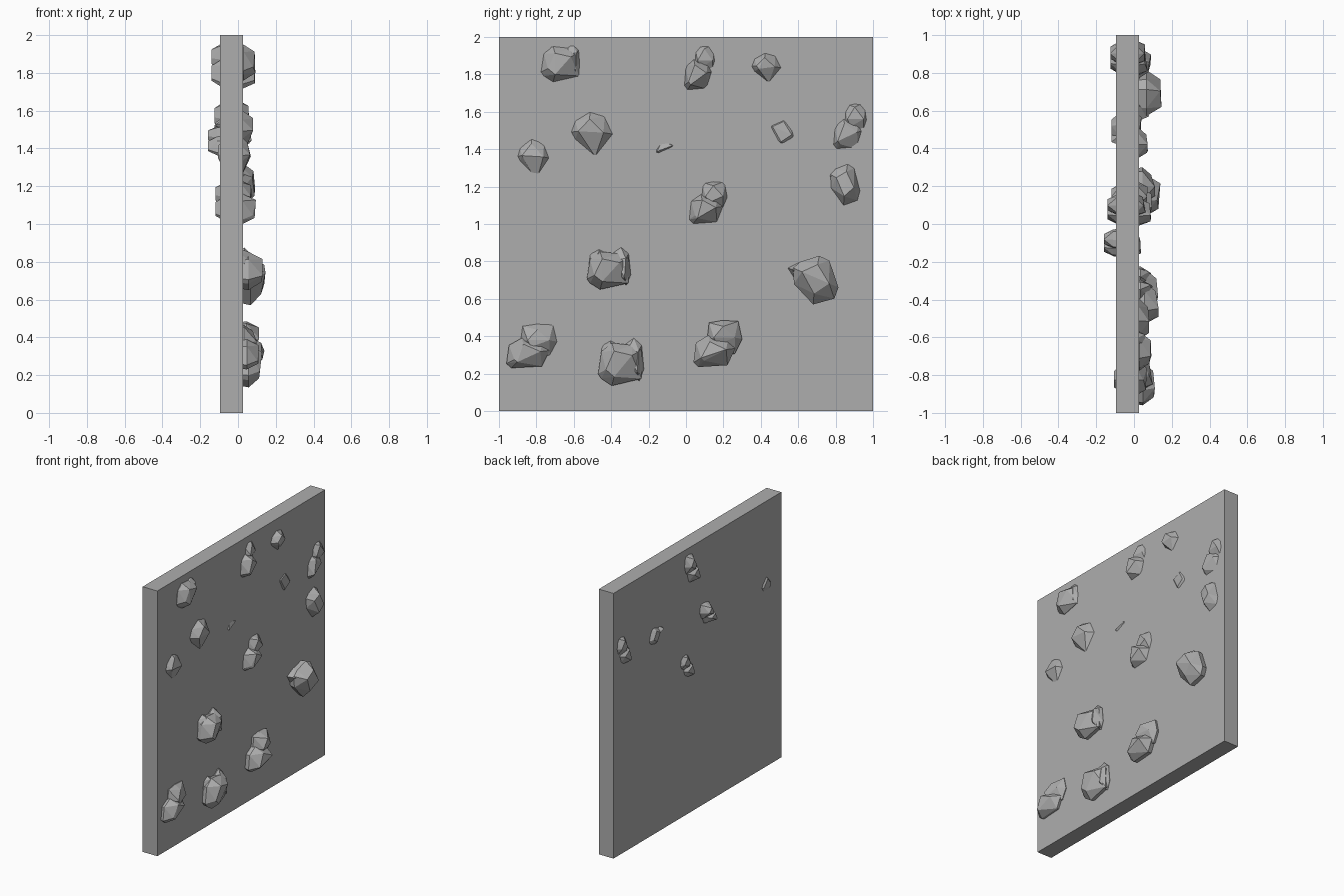
import bpy, bmesh, random

if "Cube" in bpy.data.objects:
    bpy.data.objects.remove(bpy.data.objects["Cube"])

random.seed(4)

stone = bpy.data.materials.new("stone grey")
stone.diffuse_color = (0.42, 0.42, 0.42, 1)
stone.use_nodes = True
stone.node_tree.nodes["Principled BSDF"].inputs["Base Color"].default_value = stone.diffuse_color


def finish(bm, name):
    mesh = bpy.data.meshes.new(name)
    bmesh.ops.recalc_face_normals(bm, faces=bm.faces[:])
    bm.to_mesh(mesh)
    bm.free()
    mesh.materials.append(stone)
    ob = bpy.data.objects.new(name, mesh)
    bpy.context.collection.objects.link(ob)
    return ob


# Wall slab
bm = bmesh.new()
bmesh.ops.create_cube(bm, size=1)
for v in bm.verts:
    v.co = (-0.034 + v.co.x * 0.122, v.co.y * 2, 1 + v.co.z * 2)
finish(bm, "wall_panel")

# Rock outlines in a unit box; each lobe is (depth reach, outline)
SHAPES = {
    "jagged": [
        (1.0, [(0, .25), (.07, .72), (.3, .9), (.75, .85), (.95, .75), (.95, .15),
               (.3, 0), (.07, .15)]),
        (.85, [(.5, .8), (.78, 1), (.95, .85), (1, .35), (.9, .1), (.6, .3)]),
        (.72, [(.03, .6), (.06, .85), (.28, .97), (.5, .85), (.4, .5)])],
    "double": [
        (1.0, [(0, .1), (.05, .52), (.3, .68), (.72, .62), (.86, .4), (.7, .04), (.1, 0)]),
        (.9, [(.28, .6), (.32, .95), (.6, 1), (.92, .98), (1, .6), (.85, .28), (.4, .35)])],
    "round": [
        (1.0, [(.1, .75), (.25, .88), (.62, 1), (.82, .9), (1, .35), (.92, .12),
               (.5, 0), (.12, .42)]),
        (.75, [(0, .75), (.3, .9), (.5, .5), (.15, .5)])],
    "wedge": [
        (1.0, [(0, .55), (.1, .8), (.45, 1), (.8, .9), (1, .5), (.58, 0), (.1, .38)])],
}

# shape, y range, z range, x range
ROCKS = [
    ("jagged", -.775, -.56, 1.76, 1.97, -.09, .095),
    ("double", -.015, .17, 1.71, 1.97, -.14, .09),
    ("wedge", .35, .51, 1.755, 1.915, -.09, .085),
    ("wedge", -.615, -.39, 1.36, 1.60, -.09, .085),
    ("wedge", -.91, -.72, 1.23, 1.47, -.105, .07),
    ("double", -.18, -.02, 1.355, 1.525, -.16, .04),
    ("round", .41, .60, 1.40, 1.58, -.12, .05),
    ("double", .78, .98, 1.39, 1.66, -.125, .08),
    ("round", .755, .93, 1.10, 1.32, -.09, .09),
    ("double", .015, .23, 1.0, 1.235, -.12, .10),
    ("jagged", -.53, -.295, .65, .875, -.09, .135),
    ("round", .545, .815, .57, .83, -.09, .15),
    ("double", -.96, -.69, .23, .465, -.09, .12),
    ("double", .04, .30, .235, .485, -.09, .14),
    ("jagged", -.47, -.225, .135, .39, -.09, .135),
]


def rock(name, shape, y0, y1, z0, z1, x0, x1):
    bm = bmesh.new()
    for reach, outline in SHAPES[shape]:
        cy = sum(p[0] for p in outline) / len(outline)
        cz = sum(p[1] for p in outline) / len(outline)
        verts = []

        def ring(depth, scale, step=1, wobble=0.0):
            for a, b in outline[::step]:
                d = depth + random.uniform(-wobble, 0)
                a, b = cy + (a - cy) * scale, cz + (b - cz) * scale
                verts.append(bm.verts.new((x0 + (x1 - x0) * d,
                                           y0 + (y1 - y0) * a, z0 + (z1 - z0) * b)))
        ring(0, .45, 2)
        ring(.25, .85)
        ring(.65 * reach, 1)
        ring(reach, .6, 2, .12)
        hull = bmesh.ops.convex_hull(bm, input=verts)
        loose = [v for v in verts if v.is_valid and not v.link_faces]
        bmesh.ops.delete(bm, geom=loose, context='VERTS')
    finish(bm, name)


# Rocks set into the slab, some poking through the back
for i, r in enumerate(ROCKS):
    rock(f"rock_{i + 1}", *r)
